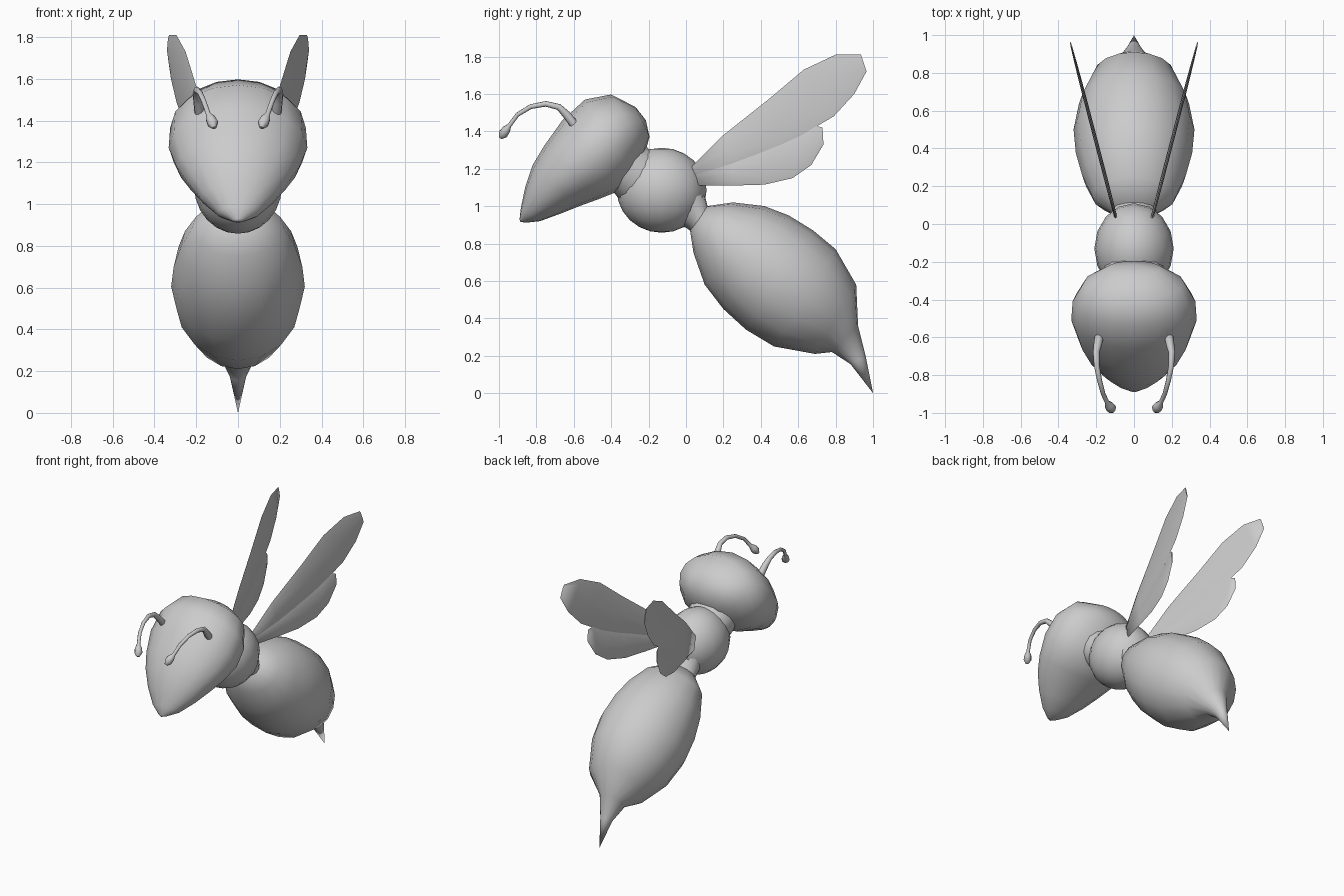
import bpy, bmesh, math
from mathutils import Vector

grey = bpy.data.materials.new("plain_grey")
grey.diffuse_color = (0.6, 0.6, 0.6, 1)


def finish(ob, angle=60):
    ob.data.materials.append(grey)
    bpy.ops.object.select_all(action='DESELECT')
    ob.select_set(True)
    bpy.context.view_layer.objects.active = ob
    bpy.ops.object.shade_smooth_by_angle(angle=math.radians(angle))
    return ob


def loft(name, sections, sides=16, x_of=lambda y: 0.0, tip=None, start=None, angle=60):
    """Skin elliptical rings, each given as (upper y, z, lower y, z, half width)."""
    bm = bmesh.new()
    rings = []
    for ty, tz, by, bz, w in sections:
        ring = []
        for i in range(sides):
            a = 2 * math.pi * i / sides
            y = (ty + by) / 2 + (ty - by) / 2 * math.cos(a)
            z = (tz + bz) / 2 + (tz - bz) / 2 * math.cos(a)
            ring.append(bm.verts.new((x_of(y) + w * math.sin(a), y, z)))
        rings.append(ring)
    for r0, r1 in zip(rings, rings[1:]):
        for i in range(sides):
            j = (i + 1) % sides
            bm.faces.new((r0[i], r0[j], r1[j], r1[i]))
    for ring, point in ((rings[0], start), (rings[-1], tip)):
        if point:
            v = bm.verts.new((x_of(point[0]), *point))
            for i in range(sides):
                bm.faces.new((ring[i], ring[(i + 1) % sides], v))
        else:
            bm.faces.new(ring)
    bmesh.ops.recalc_face_normals(bm, faces=bm.faces)
    me = bpy.data.meshes.new(name)
    bm.to_mesh(me)
    bm.free()
    ob = bpy.data.objects.new(name, me)
    bpy.context.collection.objects.link(ob)
    return finish(ob, angle)


# Head: tapers from the broad crown to the pointed jaw
loft("head", [
    (-0.890, 0.93, -0.85, 0.912, 0.03),
    (-0.883, 0.99, -0.78, 0.92, 0.10),
    (-0.86, 1.10, -0.67, 0.96, 0.18),
    (-0.82, 1.22, -0.57, 1.00, 0.245),
    (-0.76, 1.32, -0.46, 1.04, 0.295),
    (-0.66, 1.46, -0.36, 1.08, 0.332),
    (-0.54, 1.57, -0.28, 1.16, 0.325),
    (-0.40, 1.597, -0.22, 1.28, 0.265),
    (-0.27, 1.53, -0.195, 1.37, 0.14)], start=(-0.885, 0.915), tip=(-0.215, 1.46))

# Thorax: round middle segment
bpy.ops.mesh.primitive_uv_sphere_add(segments=16, ring_count=12, radius=1,
                                     location=(0, -0.13, 1.085))
thorax = bpy.context.object
thorax.name = "thorax"
thorax.scale = (0.21, 0.24, 0.227)
finish(thorax)

# Neck and waist: short links between the segments
loft("neck", [(-0.30, 1.38, -0.42, 1.12, 0.18), (-0.19, 1.30, -0.36, 1.04, 0.17),
              (-0.10, 1.26, -0.26, 0.98, 0.15)])
loft("waist", [(0.0, 1.22, -0.12, 0.92, 0.14), (0.085, 1.12, 0.0, 0.885, 0.13),
               (0.115, 1.00, 0.02, 0.87, 0.12), (0.20, 0.96, 0.07, 0.83, 0.12)])

# Abdomen with the sting drawn out from its end
loft("abdomen", [
    (0.11, 1.00, 0.02, 0.88, 0.11),
    (0.25, 1.02, 0.04, 0.75, 0.22),
    (0.42, 1.00, 0.10, 0.58, 0.275),
    (0.55, 0.95, 0.20, 0.45, 0.308),
    (0.68, 0.87, 0.32, 0.34, 0.32),
    (0.80, 0.77, 0.47, 0.25, 0.292),
    (0.91, 0.58, 0.69, 0.21, 0.21),
    (0.92, 0.36, 0.78, 0.22, 0.09),
    (0.96, 0.20, 0.88, 0.155, 0.04)], tip=(1.0, 0.0))

# Wings: two thin blades on each side, spreading outward to the rear
fore = [(0.02, 1.20, 0.03, 1.16, 0.008),
        (0.20, 1.38, 0.25, 1.20, 0.010),
        (0.44, 1.57, 0.50, 1.31, 0.010),
        (0.63, 1.73, 0.79, 1.48, 0.009),
        (0.80, 1.81, 0.90, 1.60, 0.007),
        (0.935, 1.81, 0.965, 1.72, 0.004)]
hind = [(0.03, 1.17, 0.07, 1.11, 0.008),
        (0.25, 1.25, 0.25, 1.11, 0.010),
        (0.45, 1.32, 0.42, 1.115, 0.010),
        (0.62, 1.38, 0.57, 1.15, 0.009),
        (0.695, 1.43, 0.67, 1.22, 0.007),
        (0.73, 1.42, 0.735, 1.33, 0.004)]

# Antennae: bent stalks with a small knob at the end (x, y, z, radius)
stalk = [(0.185, -0.60, 1.44, 0.024), (0.192, -0.64, 1.49, 0.022),
         (0.200, -0.68, 1.53, 0.017), (0.197, -0.75, 1.547, 0.015),
         (0.182, -0.83, 1.532, 0.013), (0.163, -0.90, 1.49, 0.012),
         (0.142, -0.945, 1.43, 0.012), (0.132, -0.96, 1.41, 0.024),
         (0.120, -0.978, 1.385, 0.027), (0.113, -0.992, 1.365, 0.010)]

for side, s in (("left", -1), ("right", 1)):
    spread = lambda y, s=s: s * (0.095 + 0.26 * (y - 0.03))
    loft(side + "_forewing", fore, 8, spread, angle=80)
    loft(side + "_hindwing", hind, 8, spread, angle=80)

    cu = bpy.data.curves.new(side + "_antenna", 'CURVE')
    cu.dimensions = '3D'
    cu.bevel_depth = 1.0
    cu.bevel_resolution = 2
    cu.use_fill_caps = True
    sp = cu.splines.new('POLY')
    sp.points.add(len(stalk) - 1)
    for p, (x, y, z, r) in zip(sp.points, stalk):
        p.co = (s * x, y, z, 1)
        p.radius = r
    ob = bpy.data.objects.new(side + "_antenna", cu)
    bpy.context.collection.objects.link(ob)
    bpy.ops.object.select_all(action='DESELECT')
    ob.select_set(True)
    bpy.context.view_layer.objects.active = ob
    bpy.ops.object.convert(target='MESH')
    finish(bpy.context.object)
